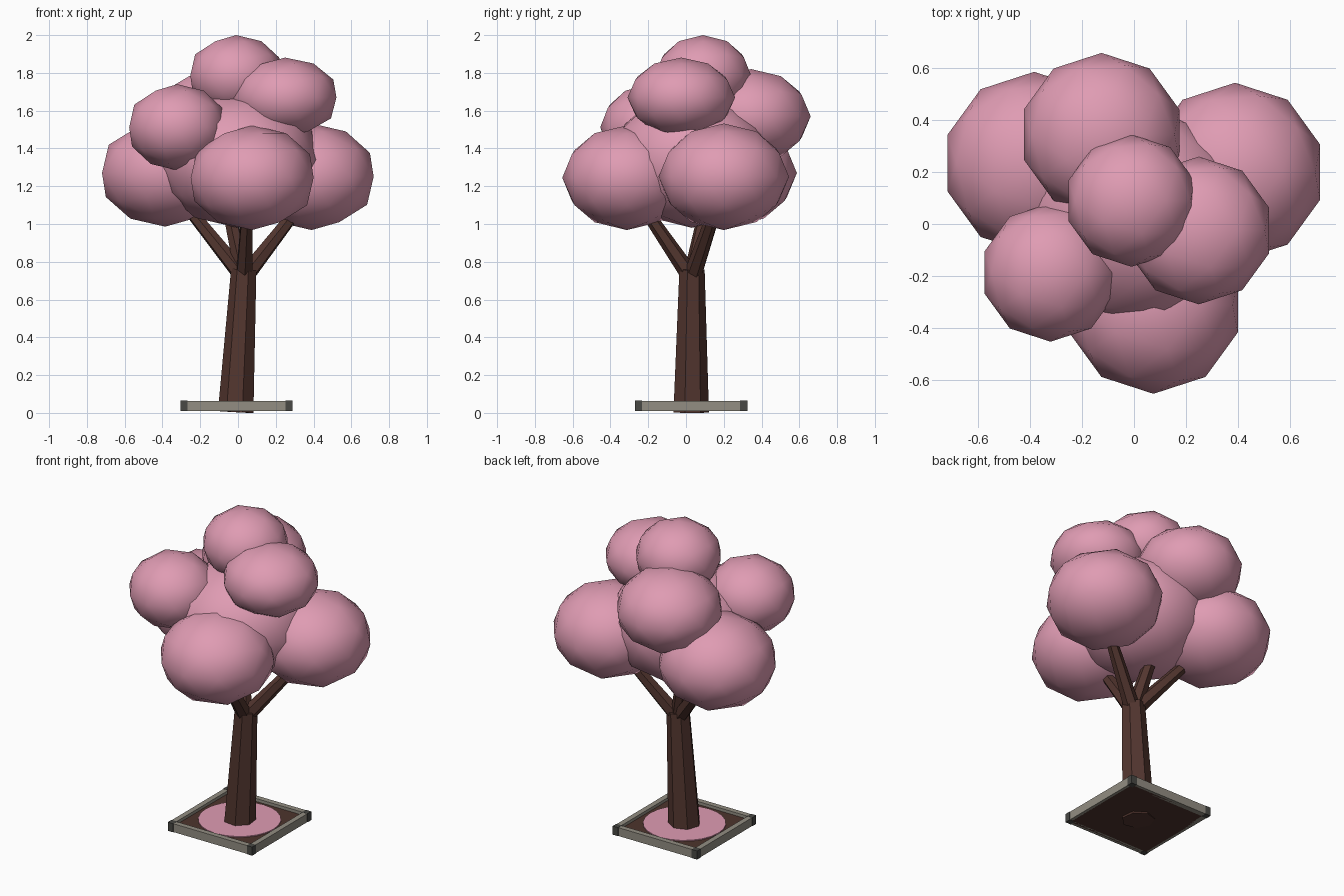
import bpy, bmesh, math
from mathutils import Vector

if "Cube" in bpy.data.objects:
    bpy.data.objects.remove(bpy.data.objects["Cube"])


def material(name, rgb):
    m = bpy.data.materials.new(name)
    m.diffuse_color = (*rgb, 1)
    m.use_nodes = True
    m.node_tree.nodes["Principled BSDF"].inputs["Base Color"].default_value = m.diffuse_color
    return m


PINK = material("blossom pink", (0.74, 0.33, 0.45))
BARK = material("bark brown", (0.085, 0.036, 0.028))
SOIL = material("soil brown", (0.075, 0.034, 0.026))
STONE = material("stone grey", (0.29, 0.27, 0.225))
DARK = material("dark corner grey", (0.065, 0.065, 0.058))


def finish(bm, name, mat, smooth=False):
    me = bpy.data.meshes.new(name)
    bmesh.ops.recalc_face_normals(bm, faces=bm.faces)
    bm.to_mesh(me)
    bm.free()
    me.materials.append(mat)
    for p in me.polygons:
        p.use_smooth = smooth
    ob = bpy.data.objects.new(name, me)
    bpy.context.collection.objects.link(ob)
    return ob


def box(name, centre, size, mat):
    bm = bmesh.new()
    bmesh.ops.create_cube(bm, size=1)
    bmesh.ops.scale(bm, vec=size, verts=bm.verts)
    ob = finish(bm, name, mat)
    ob.location = centre
    return ob


def limb(name, a, b, r1, r2, sides, mat):
    """Tapered, faceted limb from point a to point b."""
    a, b = Vector(a), Vector(b)
    bm = bmesh.new()
    bmesh.ops.create_cone(bm, cap_ends=True, segments=sides, radius1=r1,
                          radius2=r2, depth=(b - a).length)
    ob = finish(bm, name, mat)
    ob.rotation_mode = 'QUATERNION'
    ob.rotation_quaternion = (b - a).to_track_quat('Z', 'Y')
    ob.location = (a + b) / 2
    return ob


def blob(name, centre, r, rz):
    """Flattened ball of blossom."""
    bm = bmesh.new()
    bmesh.ops.create_icosphere(bm, subdivisions=2, radius=1)
    bmesh.ops.scale(bm, vec=(r, r, rz), verts=bm.verts)
    ob = finish(bm, name, PINK, True)
    ob.location = centre
    return ob


# Planter: soil, stone rim, dark corner blocks
cx, cy, half, w = -0.008, 0.027, 0.2975, 0.038
zc, h = 0.0375, 0.055
box("soil", (cx, cy, 0.028), (2 * half - w, 2 * half - w, 0.034), SOIL)
o = half - w / 2
for s, side in ((-1, "a"), (1, "b")):
    box("rim_x_" + side, (cx, cy + s * o, zc), (2 * half - 2 * w, w - 0.004, h - 0.002), STONE)
    box("rim_y_" + side, (cx + s * o, cy, zc), (w - 0.004, 2 * half - 2 * w, h - 0.002), STONE)
    for t, end in ((-1, "a"), (1, "b")):
        box("corner_" + side + end, (cx + s * o, cy + t * o, zc), (w, w, h), DARK)

# Fallen petals on the soil
limb("petal_disc", (cx, cy, 0.044), (cx, cy, 0.051), 0.24, 0.24, 24, PINK)

# Leaning trunk and forked branches
limb("trunk", (-0.01, 0.025, 0.004), (0.032, 0.03, 0.76), 0.097, 0.069, 7, BARK)
tips = {
    "branch_left": (-0.27, 0.16, 1.09),
    "branch_right": (0.31, 0.15, 1.07),
    "branch_front": (0.05, -0.22, 1.08),
    "branch_back": (-0.06, 0.11, 1.12),
}
for name, tip in tips.items():
    limb(name, (0.032, 0.03, 0.715), tip, 0.048, 0.032, 6, BARK)

# Blossom crown
blob("crown_core", (0.0, 0.03, 1.34), 0.435, 0.36)
blob("crown_left", (-0.385, 0.235, 1.27), 0.352, 0.284)
blob("crown_right", (0.39, 0.2, 1.25), 0.345, 0.282)
blob("crown_front", (0.075, -0.313, 1.245), 0.342, 0.277)
blob("crown_back", (-0.125, 0.345, 1.57), 0.315, 0.25)
blob("crown_upper_left", (-0.322, -0.187, 1.512), 0.267, 0.228)
blob("crown_upper_right", (0.25, -0.025, 1.67), 0.285, 0.211)
blob("crown_top", (-0.01, 0.09, 1.785), 0.255, 0.215)
